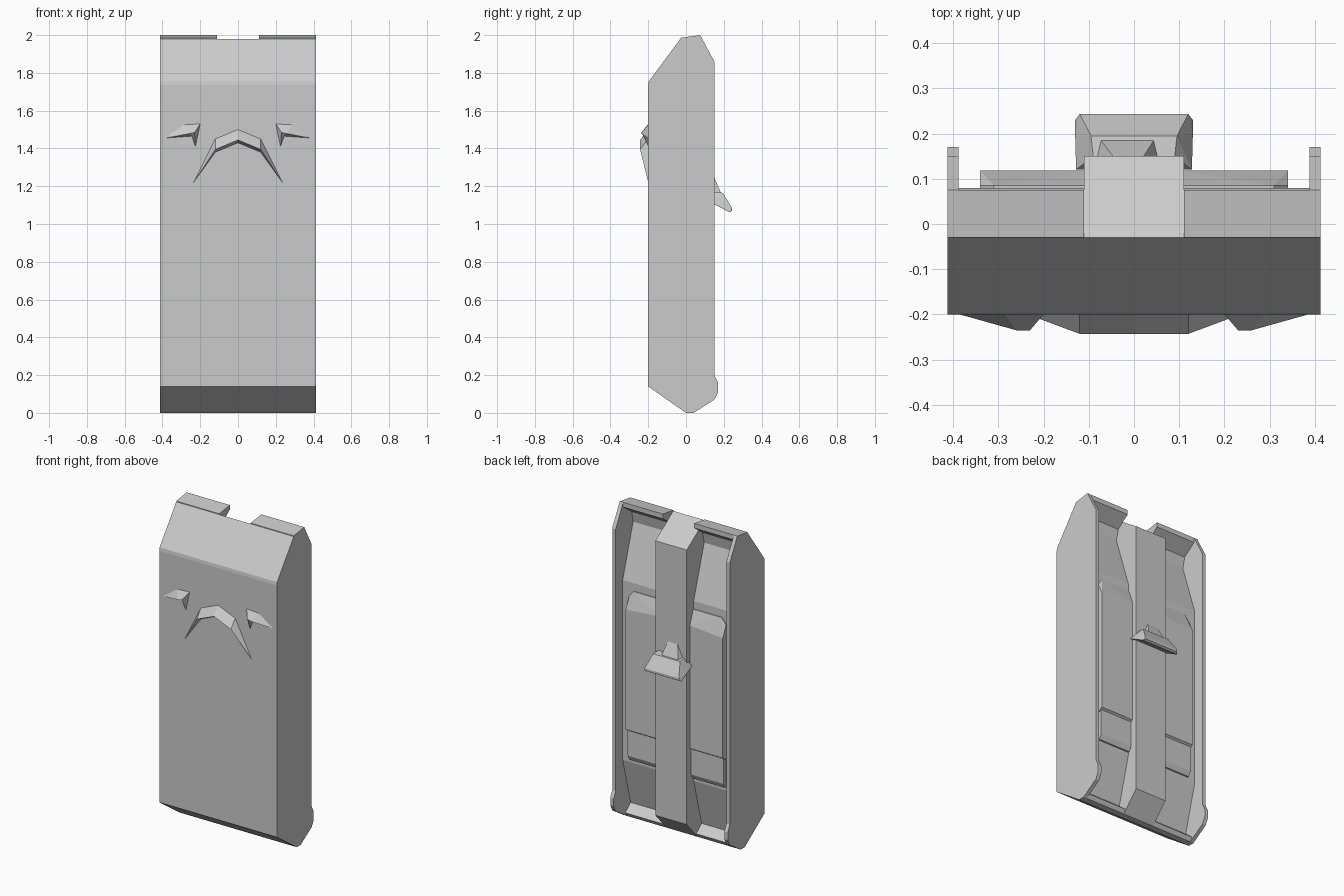
import bpy, bmesh


def finish(name, bm):
    bmesh.ops.recalc_face_normals(bm, faces=bm.faces)
    mesh = bpy.data.meshes.new(name)
    bm.to_mesh(mesh)
    bm.free()
    ob = bpy.data.objects.new(name, mesh)
    bpy.context.collection.objects.link(ob)
    return ob


def prism(name, profile, x0, x1):
    """Extrude a (y, z) profile from x0 to x1."""
    bm = bmesh.new()
    face = bm.faces.new([bm.verts.new((x0, y, z)) for y, z in profile])
    new = bmesh.ops.extrude_face_region(bm, geom=[face])["geom"]
    verts = [g for g in new if isinstance(g, bmesh.types.BMVert)]
    bmesh.ops.translate(bm, vec=(x1 - x0, 0, 0), verts=verts)
    return finish(name, bm)


def hull(name, points):
    """Flat-sided solid around a few points."""
    bm = bmesh.new()
    for p in points:
        bm.verts.new(p)
    res = bmesh.ops.convex_hull(bm, input=bm.verts)
    junk = [g for g in res["geom_interior"] if isinstance(g, bmesh.types.BMVert)]
    bmesh.ops.delete(bm, geom=junk, context='VERTS')
    bmesh.ops.dissolve_limit(bm, angle_limit=0.01, verts=bm.verts, edges=bm.edges)
    return finish(name, bm)


def mesh(name, points, faces):
    bm = bmesh.new()
    v = [bm.verts.new(p) for p in points]
    for f in faces:
        bm.faces.new([v[i] for i in f])
    return finish(name, bm)


# shared front outline, from top edge down to the base
front = [(-0.03, 1.98), (-0.197, 1.755), (-0.2, 1.735), (-0.2, 0.14), (0, 0), (0.04, 0)]

# centre rib running up the back
prism("centre_rib", front + [(0.15, 0.12), (0.15, 1.86)], -0.11, 0.11)

wall = front + [(0.15, 0.07), (0.17, 0.11), (0.17, 0.16), (0.15, 0.2),
                (0.15, 1.86), (0.075, 2.0), (-0.03, 2.0 - 0.015)]
channel = front + [(0.055, 0.025), (0.0, 0.07), (0.08, 0.37), (0.08, 1.51),
                   (-0.025, 1.84), (-0.01, 1.91), (0.075, 1.97), (0.075, 2.0), (-0.03, 1.985)]
lower = [(0.06, 0.6), (0.105, 0.6), (0.105, 0.42), (0.09, 0.39), (0.06, 0.39)]

for s, side in ((-1, "left"), (1, "right")):
    # thin outer wall and recessed channel floor
    prism(side + "_wall", wall, s * 0.388, s * 0.412)
    prism(side + "_channel", channel, s * 0.11, s * 0.39)
    # raised panel with chamfered top and a stepped lower block
    hull(side + "_panel", [(s * x, y, z) for x, y, z in (
        (0.1, 0.06, 1.46), (0.31, 0.06, 1.46), (0.34, 0.06, 1.42),
        (0.1, 0.085, 1.46), (0.31, 0.085, 1.46), (0.34, 0.085, 1.42),
        (0.1, 0.118, 1.37), (0.34, 0.118, 1.35),
        (0.1, 0.118, 0.59), (0.34, 0.118, 0.59),
        (0.1, 0.06, 0.55), (0.34, 0.06, 0.55))])
    prism(side + "_lower_block", lower, s * 0.1, s * 0.335)
    # small faceted fin on the front
    mesh(side + "_front_fin",
         [(s * x, y, z) for x, y, z in (
             (0.385, -0.2, 1.455), (0.285, -0.2, 1.525), (0.2, -0.2, 1.53),
             (0.225, -0.2, 1.41), (0.26, -0.235, 1.478), (0.23, -0.235, 1.485),
             (0.245, -0.2, 1.465))],
         [(0, 1, 4), (1, 2, 5, 4), (2, 3, 5), (3, 6, 4, 5), (0, 4, 6), (0, 6, 3, 2, 1)])

# central arched ridge on the front: tip, shoulder, crown, shoulder, tip
top = [(-0.12, -0.2, 1.45), (0, -0.2, 1.5), (0.12, -0.2, 1.45)]
ridge = [(-0.12, -0.243, 1.395), (0, -0.243, 1.445), (0.12, -0.243, 1.395)]
under = [(-0.12, -0.2, 1.38), (0, -0.2, 1.43), (0.12, -0.2, 1.38)]
tips = [(-0.235, -0.2, 1.22), (0.235, -0.2, 1.22)]
mesh("front_arch", top + ridge + under + tips,
     [(0, 1, 4, 3), (1, 2, 5, 4), (3, 4, 7, 6), (4, 5, 8, 7), (6, 7, 1, 0), (7, 8, 2, 1),
      (9, 0, 3), (9, 3, 6), (9, 6, 0), (10, 5, 2), (10, 8, 5), (10, 2, 8)])

# back catch: sloping hood across the rib, with a wedge above
hull("catch_hood", [(s * x, y, z) for s in (-1, 1) for x, y, z in (
    (0.09, 0.15, 1.17), (0.095, 0.195, 1.165), (0.12, 0.243, 1.085),
    (0.13, 0.23, 1.062), (0.12, 0.243, 1.07), (0.13, 0.195, 1.09), (0.128, 0.15, 1.11), (0.128, 0.12, 1.12))])
hull("catch_wedge", [(-0.045, 0.148, 1.25), (0.02, 0.148, 1.25),
                     (-0.09, 0.148, 1.15), (0.06, 0.148, 1.15),
                     (-0.075, 0.187, 1.16), (0.045, 0.187, 1.16)])
